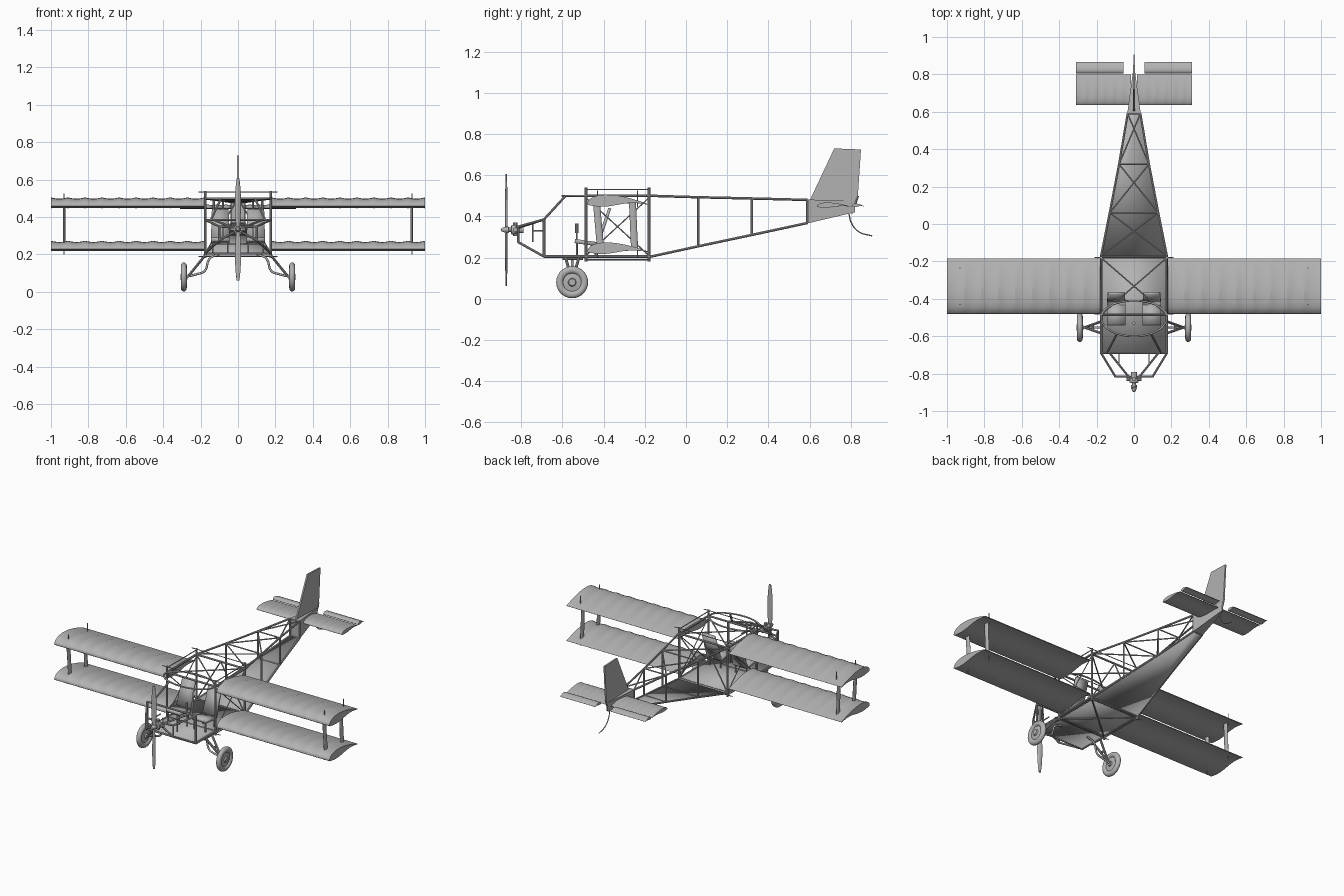
import bpy, bmesh
from math import pi, sin, cos, radians
from mathutils import Vector, Matrix

cube = bpy.data.objects.get("Cube")
if cube:
    bpy.data.objects.remove(cube)

grey = bpy.data.materials.new("plain_grey")
grey.use_nodes = True
tone = (0.45, 0.45, 0.45, 1)
grey.diffuse_color = tone
grey.node_tree.nodes["Principled BSDF"].inputs["Base Color"].default_value = tone


def finish(name, bm, mirror=False, angle=35):
    bmesh.ops.remove_doubles(bm, verts=bm.verts, dist=0.0002)
    bmesh.ops.recalc_face_normals(bm, faces=bm.faces)
    mesh = bpy.data.meshes.new(name)
    bm.to_mesh(mesh)
    bm.free()
    mesh.materials.append(grey)
    mesh.shade_smooth()
    mesh.set_sharp_from_angle(angle=radians(angle))
    ob = bpy.data.objects.new(name, mesh)
    bpy.context.collection.objects.link(ob)
    if mirror:
        ob.modifiers.new("Mirror", 'MIRROR').use_mirror_merge = False
    return ob


def rods(name, pairs, r=0.006, mirror=False, flat=1.0):
    """Straight round tubes between pairs of points; flat < 1 thins them in x."""
    bm = bmesh.new()
    for a, b in pairs:
        a, b = Vector(a), Vector(b)
        d = b - a
        m = Matrix.Translation((a + b) / 2) @ Matrix.Diagonal((flat, 1, 1, 1)) @ d.to_track_quat('Z', 'Y').to_matrix().to_4x4()
        bmesh.ops.create_cone(bm, cap_ends=True, segments=10, radius1=r, radius2=r, depth=d.length, matrix=m)
    return finish(name, bm, mirror)


def tube(name, pts, r, closed=False):
    cu = bpy.data.curves.new(name, 'CURVE')
    cu.dimensions = '3D'
    cu.bevel_depth = r
    cu.bevel_resolution = 2
    cu.resolution_u = 6
    cu.use_fill_caps = True
    sp = cu.splines.new('BEZIER')
    sp.bezier_points.add(len(pts) - 1)
    for p, co in zip(sp.bezier_points, pts):
        p.co = co
        p.handle_left_type = p.handle_right_type = 'AUTO'
    sp.use_cyclic_u = closed
    cu.materials.append(grey)
    ob = bpy.data.objects.new(name, cu)
    bpy.context.collection.objects.link(ob)


def loft(name, rings, mirror=False, angle=35):
    """Skin closed rings of points, with capped ends."""
    bm = bmesh.new()
    vs = [[bm.verts.new(p) for p in ring] for ring in rings]
    n = len(vs[0])
    for u, v in zip(vs, vs[1:]):
        for i in range(n):
            j = (i + 1) % n
            bm.faces.new((u[i], u[j], v[j], v[i]))
    bm.faces.new(vs[0])
    bm.faces.new(vs[-1])
    return finish(name, bm, mirror, angle)


def lathe(name, profile, centre, axis, mirror=False):
    """Spin (along, radius) points about the x or y axis."""
    bm = bmesh.new()
    c = Vector(centre)
    pts = [c + (Vector((a, 0, r)) if axis == 'X' else Vector((0, a, r))) for a, r in profile]
    vs = [bm.verts.new(p) for p in pts]
    es = [bm.edges.new(e) for e in zip(vs, vs[1:])]
    bmesh.ops.spin(bm, geom=vs + es, cent=c, axis=(1, 0, 0) if axis == 'X' else (0, 1, 0),
                   angle=2 * pi, steps=28)
    return finish(name, bm, mirror)


def wing(name, x0, x1, y0, y1, z, h, bays, sag):
    """Cambered panel whose fabric sinks between ribs; mirrored to both sides."""
    rings, steps, n = [], 6, 14
    for k in range(bays * steps + 1):
        x = x0 + (x1 - x0) * k / (bays * steps)
        s = 1 - sag * sin(pi * (k % steps) / steps)
        ring = []
        for i in range(2 * n):
            t = pi * i / n
            u = (1 + cos(t)) / 2                       # 1 at trailing edge
            top = 2.6 * h * u ** 0.5 * (1 - u) * (1 - 0.1 * u)
            zz = top * s if i <= n else -0.2 * h * sin(2 * pi * u) * s - 0.08 * h * s
            ring.append((x, y0 + (y1 - y0) * u, z + zz))
        rings.append(ring)
    return loft(name, rings, True, 25)


def plate(name, pts, thick=0.005, mirror=False):
    bm = bmesh.new()
    bm.faces.new([bm.verts.new(p) for p in pts])
    ob = finish(name, bm, mirror)
    so = ob.modifiers.new("Solidify", 'SOLIDIFY')
    so.thickness = thick
    so.offset = 0
    return ob


# Wings and tailplane
wing("upper_wings", 0.18, 1.0, -0.48, -0.185, 0.46, 0.047, 9, 0.16)
wing("lower_wings", 0.18, 1.0, -0.48, -0.185, 0.23, 0.045, 9, 0.16)
wing("stabilizers", 0.015, 0.31, 0.635, 0.8, 0.448, 0.02, 6, 0.16)
wing("elevators", 0.055, 0.31, 0.805, 0.865, 0.449, 0.014, 1, 0)

# Interplane struts and their pins
rods("wing_struts", [((0.93, -0.435, 0.47), (0.93, -0.415, 0.24)),
                     ((0.93, -0.26, 0.47), (0.93, -0.25, 0.24))], 0.017, True, 0.4)
rods("strut_pins", [((0.93, y, a), (0.93, y, a + 0.08)) for y in (-0.43, -0.235) for a in (0.2, 0.445)], 0.003, True)

# Fuselage rails: half width, top and bottom heights along y
W = 0.176
stations = [(-0.17, W, 0.5, 0.205), (0.06, 0.13, 0.493, 0.255),
            (0.32, 0.08, 0.487, 0.31), (0.59, 0.034, 0.48, 0.368)]
side, cross = [], []
for (y, w, t, b), (y2, w2, t2, b2) in zip(stations, stations[1:]):
    side += [((w, y, t), (w2, y2, t2)), ((w, y, b), (w2, y2, b2)), ((w2, y2, b2), (w2, y2, t2))]
    cross += [((-w, y, t), (w2, y2, t2)), ((w, y, t), (-w2, y2, t2)), ((-w2, y2, t2), (w2, y2, t2)),
              ((-w2, y2, b2), (w2, y2, b2))]
rods("rear_fuselage_frame", side, 0.006, True)
rods("rear_fuselage_top_braces", cross, 0.004)
plate("rear_belly_panel", [(-W, -0.17, 0.203), (W, -0.17, 0.203), (0.034, 0.59, 0.366), (-0.034, 0.59, 0.366)])

# Cabin frame
rods("cabin_frame", [((W, -0.49, 0.5), (W, -0.17, 0.5)), ((W, -0.69, 0.205), (W, -0.17, 0.205)),
                     ((W, -0.69, 0.205), (W, -0.69, 0.385)), ((W, -0.69, 0.385), (W, -0.49, 0.385))][:3], 0.007, True)
rods("cabin_posts", [((W, y, 0.18), (W, y, 0.54)) for y in (-0.485, -0.18)], 0.007, True)
rods("cabin_crossbars", [((-W, y, z), (W, y, z)) for y, z in
                         ((-0.69, 0.205), (-0.69, 0.385), (-0.485, 0.5), (-0.18, 0.5), (-0.18, 0.205), (-0.485, 0.205))], 0.006)
rods("cabin_roof_cross", [((-W, -0.485, 0.5), (W, -0.18, 0.5)), ((W, -0.485, 0.5), (-W, -0.18, 0.5)),
                          ((-W, -0.18, 0.205), (0, -0.18, 0.5)), ((W, -0.18, 0.205), (0, -0.18, 0.5))], 0.004)
rods("belly_cross", [((-W, -0.485, 0.19), (W, -0.18, 0.19)), ((W, -0.485, 0.19), (-W, -0.18, 0.19))], 0.004)
rods("side_bracing", [((W, -0.485, 0.21), (W, -0.18, 0.49)), ((W, -0.485, 0.49), (W, -0.18, 0.21)),
                      ((W, -0.49, 0.53), (W, -0.175, 0.53)), ((W, -0.49, 0.19), (W, -0.175, 0.19))], 0.003, True)
rods("upper_tie_rods", [((-0.21, y, z), (0.21, y, z)) for y in (-0.485, -0.18) for z in (0.19, 0.535)], 0.0025)
plate("cabin_floor", [(-W, -0.69, 0.205), (W, -0.69, 0.205), (W, -0.17, 0.205), (-W, -0.17, 0.205)])

# Windscreen bow and posts
tube("windscreen_bow", [(0.176 * cos(a), -0.5 + (0.09 if sin(a) > 0 else 0.1) * sin(a), 0.5)
                        for a in [2 * pi * k / 16 for k in range(16)]], 0.005, True)
rods("windscreen_posts", [((0.145, -0.69, 0.385), (0.09, -0.585, 0.5))], 0.006, True)

# Nose frame carrying the engine
nose = [((W, -0.69, 0.385), (0.1, -0.815, 0.35)), ((W, -0.69, 0.205), (0.1, -0.815, 0.275)),
        ((0.1, -0.815, 0.275), (0.1, -0.815, 0.35)), ((0.1, -0.815, 0.35), (0.02, -0.815, 0.345)),
        ((0.1, -0.815, 0.275), (0.02, -0.815, 0.32)), ((0.13, -0.69, 0.385), (0.03, -0.815, 0.345))]
rods("nose_frame", nose, 0.006, True)

# Engine, hub and propeller
lathe("engine_and_spinner", [(-0.05, 0), (-0.045, 0.008), (-0.03, 0.014), (-0.012, 0.016), (-0.01, 0.01),
                             (0.0, 0.01), (0.002, 0.024), (0.025, 0.024), (0.027, 0.016), (0.06, 0.016), (0.06, 0)],
      (0, -0.85, 0.335), 'Y')
rods("engine_cylinders", [((-0.04, -0.83, 0.335), (0.04, -0.83, 0.335)),
                          ((0, -0.83, 0.305), (0, -0.83, 0.37))], 0.011)
blades = []
for k in range(-12, 13):
    f = k / 12
    half = 0.004 + 0.014 * sin(pi * min(1, abs(f) * 0.85 + 0.12)) ** 0.6
    twist = radians(40 - 25 * abs(f)) * (1 if f > 0 else -1 if f < 0 else 0)
    ring = []
    for i in range(10):
        a = 2 * pi * i / 10
        u, v = half * cos(a), 0.004 * sin(a)
        ring.append((u * cos(twist) - v * sin(twist), -0.873 + u * sin(twist) * 0.6 + v * cos(twist), 0.333 + 0.272 * f))
    blades.append(ring)
loft("propeller", blades)

# Fin, tail cone and tail skid
fin = [(0.6, 0.475), (0.72, 0.73), (0.85, 0.725), (0.833, 0.475)]
loft("fin_and_rudder", [[(x, y, z) for y, z in fin] for x in (-0.005, 0.005)])
loft("tail_cone", [[(-w, y, b), (w, y, b), (w, y, t), (-w, y, t)] for y, w, t, b in
                   ((0.59, 0.036, 0.482, 0.366), (0.82, 0.005, 0.474, 0.42))])
rods("rudder_post", [((0, 0.805, 0.415), (0, 0.835, 0.5))], 0.006)
tube("tail_skid", [(0, 0.79, 0.42), (0, 0.805, 0.365), (0, 0.84, 0.325), (0, 0.905, 0.305)], 0.003)

# Main wheels
lathe("tires", [(0.016 * cos(2 * pi * k / 14), 0.06 + 0.018 * sin(2 * pi * k / 14)) for k in range(15)],
      (0.29, -0.553, 0.08), 'X', True)
lathe("wheel_hubs", [(-0.02, 0), (-0.02, 0.014), (-0.01, 0.016), (-0.006, 0.046), (0.006, 0.046),
                     (0.01, 0.02), (0.018, 0.016), (0.018, 0)], (0.29, -0.553, 0.08), 'X', True)

# Landing gear legs and springs
rods("gear_legs", [((0.172, y, 0.2), (0.265, -0.553, 0.085)) for y in (-0.585, -0.52)]
     + [((0.172, -0.6, 0.195), (0.172, -0.5, 0.195)), ((0.22, -0.57, 0.14), (0.22, -0.535, 0.14))], 0.007, True)
for s, label in ((1, "left"), (-1, "right")):
    tube(label + "_gear_spring", [(s * 0.1, -0.553, 0.2), (s * 0.15, -0.553, 0.18), (s * 0.18, -0.553, 0.11),
                                  (s * 0.22, -0.553, 0.095), (s * 0.28, -0.553, 0.08)], 0.006)

# Seats
plate("seat_pans", [(0.045, -0.54, 0.28), (0.145, -0.54, 0.28), (0.145, -0.43, 0.265), (0.045, -0.43, 0.265)], 0.02, True)
plate("seat_backs", [(0.045, -0.43, 0.265), (0.145, -0.43, 0.265), (0.14, -0.37, 0.44), (0.05, -0.37, 0.44)], 0.015, True)
rods("seat_legs", [((x, y, 0.205), (x, y, 0.27)) for x in (0.055, 0.135) for y in (-0.53, -0.44)], 0.005, True)

# Controls
rods("control_stick", [((0, -0.53, 0.205), (0, -0.53, 0.33))], 0.004)
rods("stick_grip", [((0, -0.53, 0.32), (0, -0.53, 0.365))], 0.008)
rods("pedals", [((0.08, -0.745, 0.275), (0.08, -0.745, 0.375)), ((0.08, -0.745, 0.33), (0.08, -0.69, 0.33))], 0.004, True)
